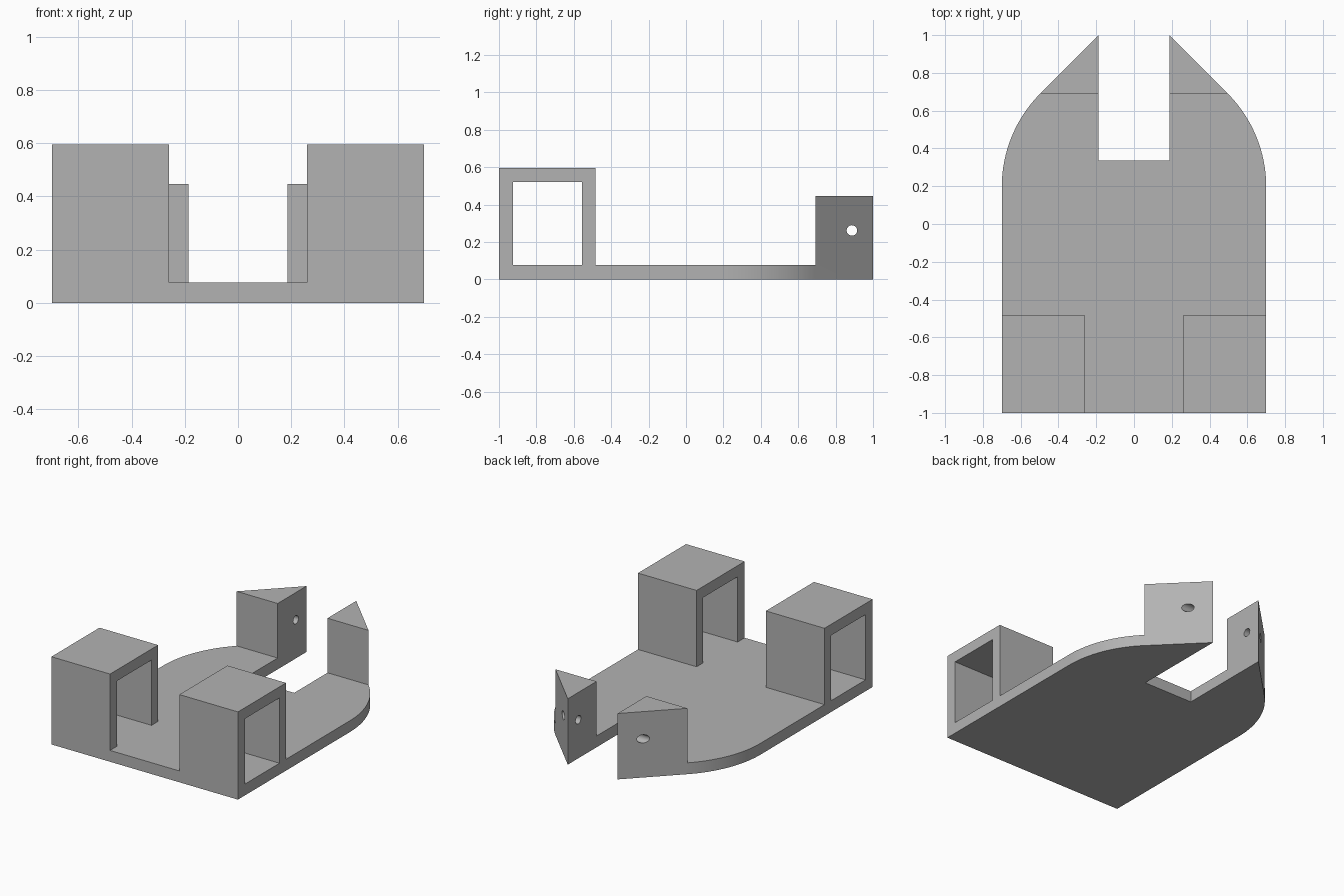
import bpy
import bmesh
from math import cos, sin, pi, radians
from mathutils import Vector

cube = bpy.data.objects.get("Cube")
if cube:
    bpy.data.objects.remove(cube, do_unlink=True)

grey = bpy.data.materials.new("plain grey")
grey.use_nodes = True
grey.diffuse_color = (0.45, 0.45, 0.45, 1)
grey.node_tree.nodes["Principled BSDF"].inputs["Base Color"].default_value = (0.45, 0.45, 0.45, 1)

HALF = 0.70      # half width of the plate
FLOOR = 0.077    # plate thickness
SLOT = 0.187     # half width of the rear slot
ARC_Y = 0.197    # centre of the rounded shoulders


def extrude_profile(name, points, direction):
    """Closed solid made by sweeping a flat outline along a direction."""
    bm = bmesh.new()
    face = bm.faces.new([bm.verts.new(p) for p in points])
    swept = bmesh.ops.extrude_face_region(bm, geom=[face])["geom"]
    verts = [v for v in swept if isinstance(v, bmesh.types.BMVert)]
    bmesh.ops.translate(bm, verts=verts, vec=Vector(direction))
    bmesh.ops.recalc_face_normals(bm, faces=bm.faces)
    mesh = bpy.data.meshes.new(name)
    bm.to_mesh(mesh)
    bm.free()
    mesh.materials.append(grey)
    obj = bpy.data.objects.new(name, mesh)
    bpy.context.collection.objects.link(obj)
    return obj


def combine(target, other, operation):
    """Apply a boolean and discard the second solid."""
    mod = target.modifiers.new("combine", "BOOLEAN")
    mod.operation = operation
    mod.solver = "EXACT"
    mod.object = other
    bpy.context.view_layer.objects.active = target
    bpy.ops.object.modifier_apply(modifier=mod.name)
    bpy.data.objects.remove(other, do_unlink=True)


# Base plate: straight sides, rounded shoulders, 45 degree tips, rear slot
steps = 16
arc = [(HALF * cos(i * pi / 4 / steps), ARC_Y + HALF * sin(i * pi / 4 / steps))
       for i in range(steps + 1)]
right_half = [(HALF, -1)] + arc + [(SLOT, 1), (SLOT, 0.335)]
outline = right_half + [(-x, y) for x, y in reversed(right_half)]
bracket = extrude_profile("bracket", [(x, y, 0) for x, y in outline], (0, 0, FLOOR))

shoulder = arc[-1]
for side in (1, -1):
    # Front strap loop, open towards the sides
    loop = [(-1, FLOOR), (-1, 0.595), (-0.485, 0.595), (-0.485, FLOOR),
            (-0.555, FLOOR), (-0.555, 0.52), (-0.925, 0.52), (-0.925, FLOOR)]
    tower = extrude_profile("strap_loop", [(side * 0.26, y, z) for y, z in loop],
                            (side * (HALF - 0.26), 0, 0))
    combine(bracket, tower, "UNION")

    # Rear triangular prong with a cross hole
    prong = extrude_profile(
        "prong",
        [(side * x, y, FLOOR) for x, y in (shoulder, (SLOT, 1), (SLOT, shoulder[1]))],
        (0, 0, 0.447 - FLOOR))
    ring = [(side * 0.1, 0.887 + 0.028 * cos(i * pi / 16), 0.262 + 0.028 * sin(i * pi / 16))
            for i in range(32)]
    drill = extrude_profile("pin_hole", ring, (side * 0.6, 0, 0))
    combine(prong, drill, "DIFFERENCE")
    combine(bracket, prong, "UNION")

# Smooth the rounded shoulders and holes, keep the corners crisp
bpy.ops.object.select_all(action="DESELECT")
bracket.select_set(True)
bpy.context.view_layer.objects.active = bracket
bpy.ops.object.shade_smooth_by_angle(angle=radians(30))
